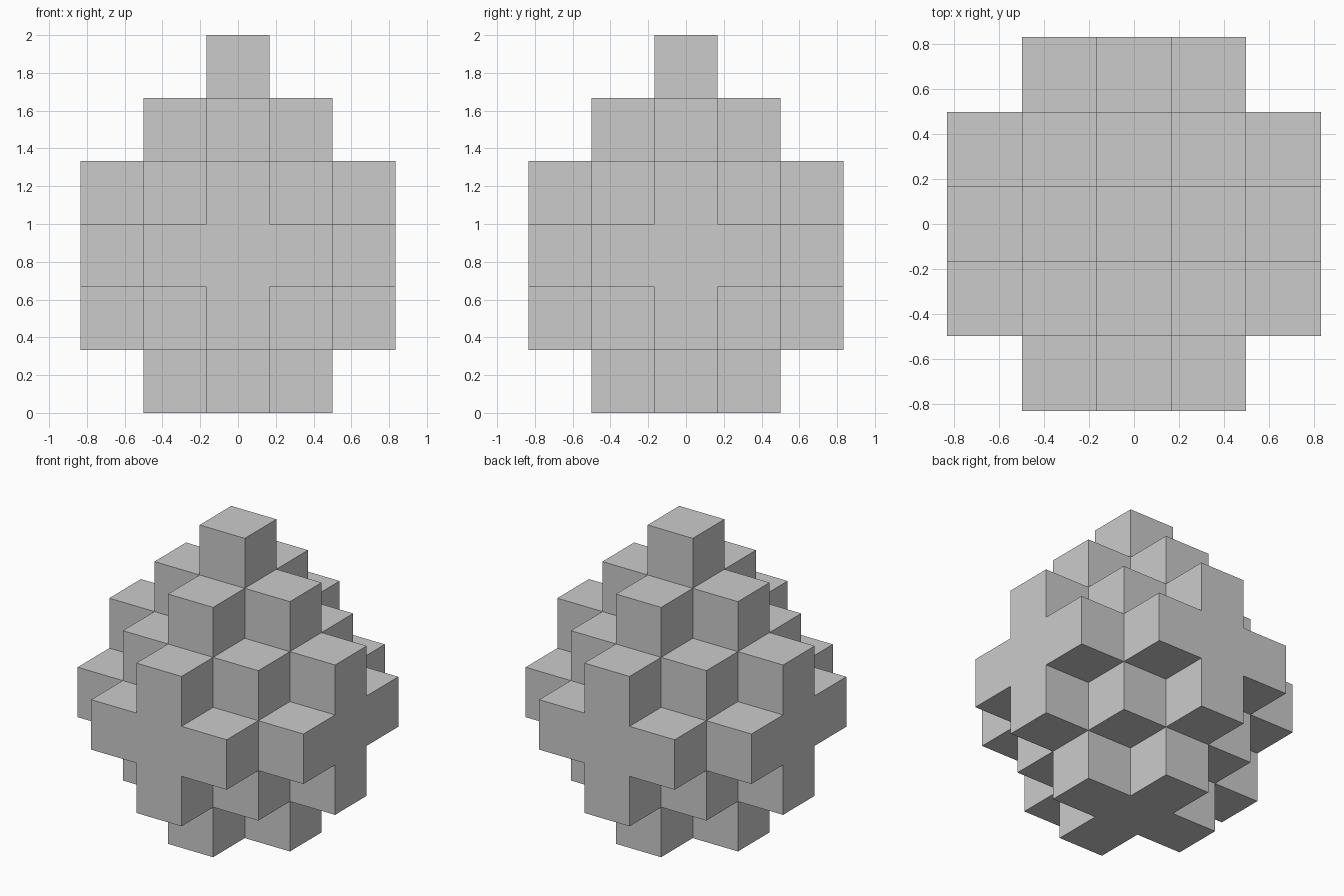
import bpy, bmesh, math
from mathutils import Vector

if "Cube" in bpy.data.objects:
    bpy.data.objects.remove(bpy.data.objects["Cube"])

S = 1 / 3                       # cube edge length
CENTRE_LAYER = 2                # widest layer, counted from the ground


def filled(x, y, z):
    """Stepped octahedron of cubes, clipped flat on the sides and the base."""
    return (abs(x) <= 2 and abs(y) <= 2 and z >= 0
            and abs(x) + abs(y) + abs(z - CENTRE_LAYER) <= 3)


DIRECTIONS = [Vector(d) for d in ((1, 0, 0), (-1, 0, 0), (0, 1, 0),
                                  (0, -1, 0), (0, 0, 1), (0, 0, -1))]


def add_face(bm, cell, n):
    """Add the square on the side of a cell that faces direction n."""
    u = Vector((n.y, n.z, n.x))
    v = n.cross(u)
    mid = cell + n / 2
    corners = [mid + (a * u + b * v) / 2
               for a, b in ((-1, -1), (1, -1), (1, 1), (-1, 1))]
    bm.faces.new([bm.verts.new(c * S + Vector((0, 0, S / 2))) for c in corners])


# Outer skin of the stacked cubes
bm = bmesh.new()
for x in range(-2, 3):
    for y in range(-2, 3):
        for z in range(6):
            if filled(x, y, z):
                cell = Vector((x, y, z))
                for n in DIRECTIONS:
                    if not filled(*(int(c) for c in cell + n)):
                        add_face(bm, cell, n)

# Weld the squares and merge the flat cross-shaped sides
bmesh.ops.remove_doubles(bm, verts=bm.verts, dist=1e-4)
bmesh.ops.dissolve_limit(bm, angle_limit=math.radians(1),
                         verts=bm.verts, edges=bm.edges)

mesh = bpy.data.meshes.new("stepped_cube_cluster")
bm.to_mesh(mesh)
bm.free()
bpy.context.collection.objects.link(
    bpy.data.objects.new("stepped_cube_cluster", mesh))
